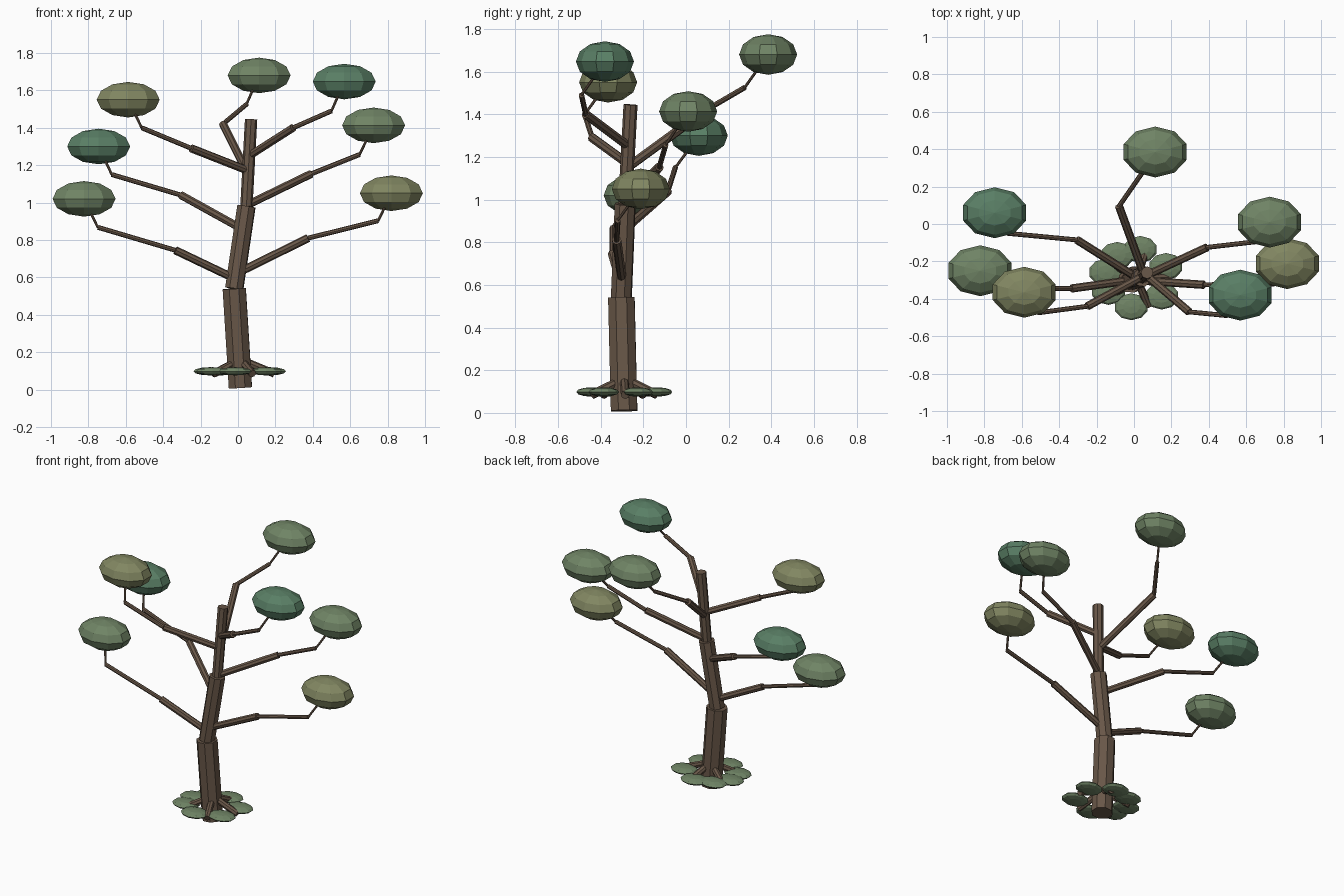
import bpy, math
from mathutils import Vector

if "Cube" in bpy.data.objects:
    bpy.data.objects.remove(bpy.data.objects["Cube"])


def mat(name, rgb):
    m = bpy.data.materials.new(name)
    m.diffuse_color = (*rgb, 1)
    m.use_nodes = True
    m.node_tree.nodes["Principled BSDF"].inputs["Base Color"].default_value = m.diffuse_color
    return m


BARK = mat("bark", (0.14, 0.095, 0.065))
LEAF = [mat("leaf_green", (0.16, 0.23, 0.13)),
        mat("leaf_teal", (0.10, 0.21, 0.13)),
        mat("leaf_olive", (0.22, 0.24, 0.12))]


def limb(name, a, b, r, sides=8):
    """Straight faceted cylinder between two points."""
    a, b = Vector(a), Vector(b)
    d = b - a
    bpy.ops.mesh.primitive_cylinder_add(vertices=sides, radius=r, depth=d.length,
                                        location=(a + b) / 2)
    o = bpy.context.object
    o.rotation_euler = d.to_track_quat('Z', 'Y').to_euler()
    o.name = name
    o.data.materials.append(BARK)


def foliage(name, loc, size, m):
    """Flattened low-poly leaf clump."""
    bpy.ops.mesh.primitive_uv_sphere_add(segments=10, ring_count=6, radius=1, location=loc)
    o = bpy.context.object
    o.scale = size
    o.name = name
    o.data.materials.append(m)


# Trunk: three leaning segments, each thinner than the last
trunk = [(0.013, -0.29, 0.01), (-0.02, -0.303, 0.54), (0.045, -0.285, 0.98), (0.07, -0.26, 1.445)]
for i, r in enumerate((0.067, 0.051, 0.033)):
    limb(f"trunk_{i + 1}", trunk[i], trunk[i + 1], r)

# Branches: start, knee, elbow, leaf centre, leaf colour
branches = {
    "left_low": ((-0.01, -0.30, 0.59), (-0.335, -0.345, 0.745), (-0.75, -0.345, 0.868), (-0.823, -0.25, 1.02), 0),
    "left_mid": ((0.02, -0.29, 0.86), (-0.305, -0.085, 1.04), (-0.675, -0.05, 1.15), (-0.745, 0.06, 1.30), 1),
    "left_high": ((0.055, -0.275, 1.17), (-0.25, -0.44, 1.29), (-0.515, -0.475, 1.40), (-0.587, -0.365, 1.55), 2),
    "back_high": ((0.055, -0.275, 1.15), (-0.08, 0.095, 1.42), (0.045, 0.275, 1.525), (0.113, 0.385, 1.68), 0),
    "right_high": ((0.06, -0.27, 1.25), (0.295, -0.47, 1.40), (0.50, -0.49, 1.49), (0.568, -0.38, 1.647), 1),
    "right_mid": ((0.045, -0.285, 0.985), (0.39, -0.125, 1.153), (0.65, -0.095, 1.257), (0.725, 0.01, 1.413), 0),
    "right_low": ((0.0, -0.30, 0.625), (0.375, -0.325, 0.81), (0.75, -0.32, 0.903), (0.82, -0.212, 1.05), 2),
}
for name, (a, b, c, d, col) in branches.items():
    limb(f"{name}_branch", a, b, 0.022)
    limb(f"{name}_bough", b, c, 0.013)
    limb(f"{name}_twig", c, d, 0.007)
    foliage(f"{name}_leaves", d, (0.177, 0.136, 0.095), LEAF[col])

# Roots spreading from the trunk foot
cx, cy = 0.015, -0.29
for i in range(5):
    t = math.radians(-70 + 72 * i)
    limb(f"root_{i + 1}", (cx, cy, 0.16),
         (cx + 0.18 * math.cos(t), cy + 0.16 * math.sin(t), 0.085), 0.021)

# Ring of thin ground leaves
for i, deg in enumerate((84, 24, -38, -100, -153, 168, 128)):
    t = math.radians(deg)
    foliage(f"ground_leaf_{i + 1}",
            (cx + 0.17 * math.cos(t), cy + 0.155 * math.sin(t), 0.098),
            (0.092, 0.072, 0.022), LEAF[0])
